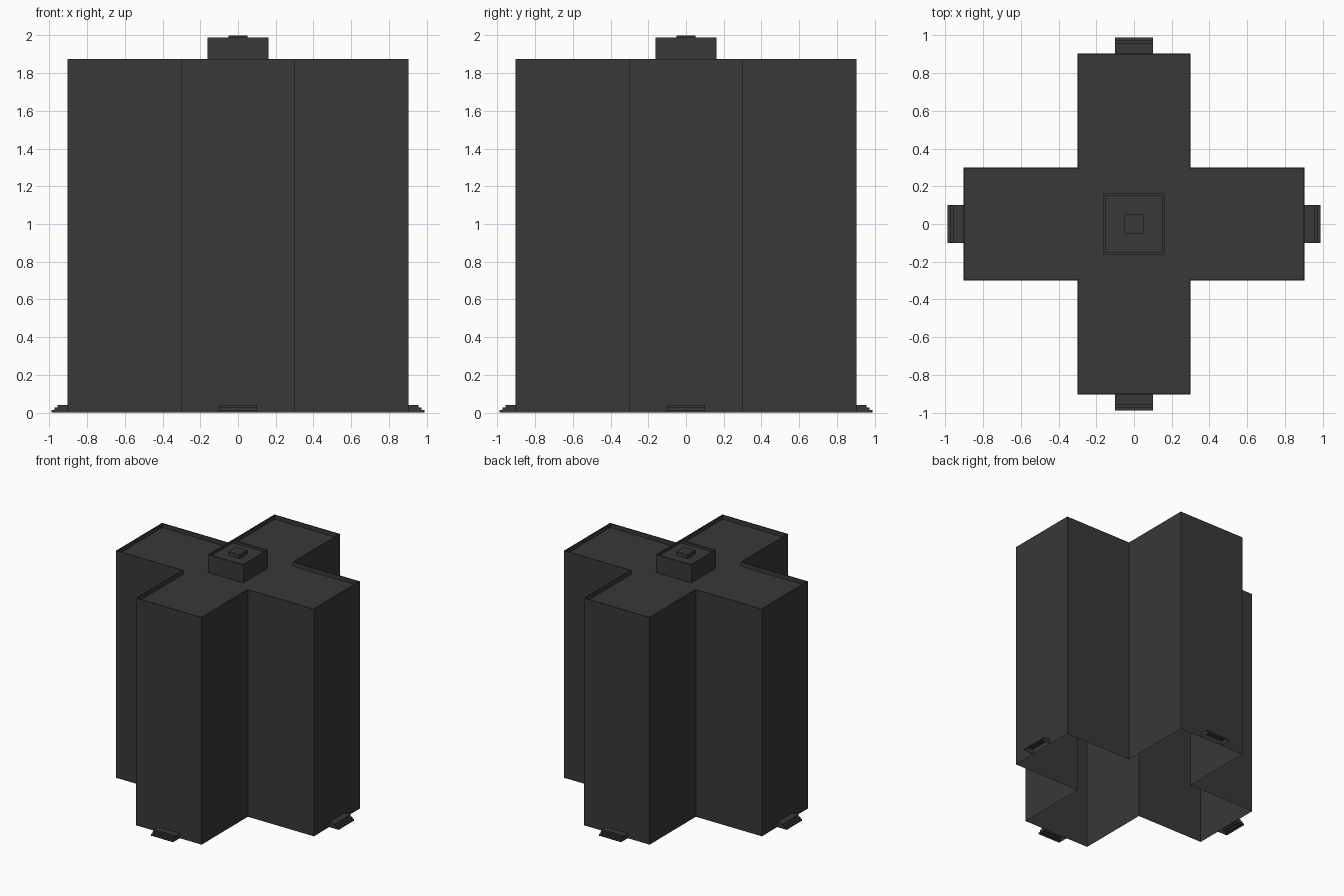
import bpy, bmesh
from math import pi
from mathutils import Matrix

if "Cube" in bpy.data.objects:
    bpy.data.objects.remove(bpy.data.objects["Cube"])

dark = bpy.data.materials.new("dark_grey")
dark.diffuse_color = (0.04, 0.04, 0.04, 1)
dark.use_nodes = True
dark.node_tree.nodes["Principled BSDF"].inputs["Base Color"].default_value = dark.diffuse_color


def finish(name, bm):
    mesh = bpy.data.meshes.new(name)
    bm.to_mesh(mesh)
    bm.free()
    mesh.materials.append(dark)
    ob = bpy.data.objects.new(name, mesh)
    bpy.context.collection.objects.link(ob)
    return ob


def block(name, outline, z0, z1, rim=0, drop=0):
    """Open-bottomed prism on a counter-clockwise outline, with an optional parapet."""
    bm = bmesh.new()
    low = [bm.verts.new((x, y, z0)) for x, y in outline]
    high = [bm.verts.new((x, y, z1)) for x, y in outline]
    n = len(outline)
    for i in range(n):
        j = (i + 1) % n
        bm.faces.new((low[i], low[j], high[j], high[i]))
    top = bm.faces.new(high)
    bm.normal_update()
    if rim:
        bmesh.ops.inset_region(bm, faces=[top], thickness=rim, use_even_offset=True)
        inner = bmesh.ops.extrude_discrete_faces(bm, faces=[top])["faces"]
        bmesh.ops.translate(bm, verts=inner[0].verts, vec=(0, 0, -drop))
        bmesh.ops.remove_doubles(bm, verts=bm.verts, dist=1e-5)
    return finish(name, bm)


def square(h):
    return [(-h, -h), (h, -h), (h, h), (-h, h)]


# Cross-shaped tower with a thin roof parapet
a, b = 0.3, 0.903
cross = [(-a, -b), (a, -b), (a, -a), (b, -a), (b, a), (a, a),
         (a, b), (-a, b), (-a, a), (-b, a), (-b, -a), (-a, -a)]
block("tower_walls", cross, 0, 1.875, 0.006, 0.035)

# Rooftop housing and hatch
block("roof_housing", square(0.162), 1.84, 1.988, 0.01, 0.02)
block("roof_hatch", square(0.05), 1.968, 2.0)

# Entrance steps on each wing: stair profile swept across the width, open below
profile = [(b, 0.04), (0.957, 0.04), (0.957, 0.027), (0.974, 0.027),
           (0.974, 0.0135), (0.99, 0.0135), (0.99, 0)]
for k, side in enumerate(("right", "back", "left", "front")):
    bm = bmesh.new()
    rows = [[bm.verts.new((x, y, z)) for x, z in profile] for y in (-0.1, 0.1)]
    for i in range(len(profile) - 1):
        bm.faces.new((rows[0][i], rows[0][i + 1], rows[1][i + 1], rows[1][i]))
    for row, y in zip(rows, (-0.1, 0.1)):
        bm.faces.new(row + [bm.verts.new((b, y, 0))])
    bmesh.ops.recalc_face_normals(bm, faces=bm.faces)
    bm.transform(Matrix.Rotation(k * pi / 2, 4, "Z"))
    finish(side + "_steps", bm)
